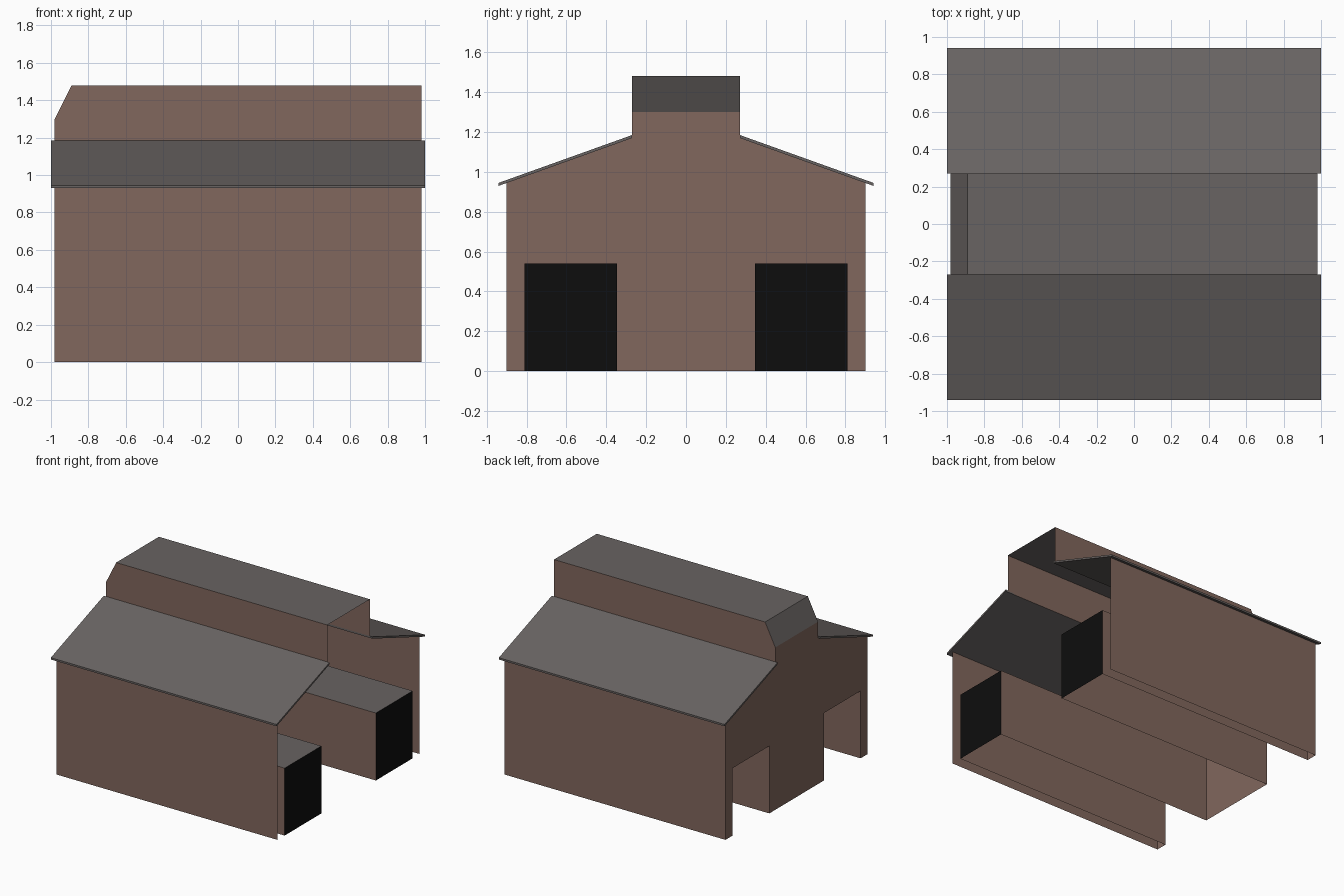
import bpy

cube = bpy.data.objects.get("Cube")
if cube:
    bpy.data.objects.remove(cube, do_unlink=True)


def material(name, colour):
    m = bpy.data.materials.new(name)
    m.use_nodes = True
    m.diffuse_color = (*colour, 1)
    m.node_tree.nodes["Principled BSDF"].inputs["Base Color"].default_value = (*colour, 1)
    return m


BROWN = material("brown wall", (0.22, 0.135, 0.11))
GREY = material("grey roofing", (0.14, 0.126, 0.122))
BLACK = material("black opening", (0.004, 0.004, 0.004))

# Key dimensions
END = 0.98            # half length of the walls
SIDE = 0.9            # half width of the walls
RIDGE = 0.27          # half width of the raised ridge box
ROOF_Z, EAVE_Z, THICK = 1.185, 0.945, 0.015
TOP, CUT_Z, CUT_X = 1.48, 1.3, -0.89
DOOR_IN, DOOR_OUT, DOOR_Z = 0.345, 0.81, 0.54
WALL_Z = 0.945


def mesh_object(name, verts, faces, mat):
    me = bpy.data.meshes.new(name)
    me.from_pydata(verts, [], faces)
    me.materials.append(mat)
    ob = bpy.data.objects.new(name, me)
    bpy.context.collection.objects.link(ob)
    return ob


def sheet(name, points, mat):
    """One flat polygon."""
    return mesh_object(name, points, [range(len(points))], mat)


def along_x(name, a, b, mat):
    """Flat strip between two (y, z) points, running the length of the walls."""
    return sheet(name, [(-END, *a), (END, *a), (END, *b), (-END, *b)], mat)


def slab(name, profile, half, mat):
    """Closed (y, z) profile extruded along x."""
    n = len(profile)
    verts = [(x, *p) for x in (-half, half) for p in profile]
    faces = [(i, (i + 1) % n, (i + 1) % n + n, i + n) for i in range(n)]
    faces += [tuple(reversed(range(n))), tuple(range(n, 2 * n))]
    return mesh_object(name, verts, faces, mat)


# Mirrored halves
for s, side in ((-1, "front"), (1, "back")):
    along_x(side + "_wall", (s * SIDE, 0), (s * SIDE, WALL_Z), BROWN)
    eave = 0.94
    profile = [(s * RIDGE, ROOF_Z), (s * eave, EAVE_Z),
               (s * eave, EAVE_Z - THICK), (s * RIDGE, ROOF_Z - THICK)]
    slab(side + "_roof", profile[::-s], 1.0, GREY)

    # Raised ridge wall with its clipped corner
    y = s * RIDGE
    low = ROOF_Z - THICK
    sheet(side + "_ridge_wall", [(-END, y, low), (END, y, low), (END, y, TOP),
                                 (CUT_X, y, TOP), (-END, y, CUT_Z)][::-s], BROWN)

    # Passage: open below and at the gable, closed by a black panel
    a, b = s * DOOR_IN, s * DOOR_OUT
    along_x(side + "_passage_inner_wall", (a, 0), (a, DOOR_Z), BROWN)
    along_x(side + "_passage_outer_wall", (b, 0), (b, DOOR_Z), BROWN)
    along_x(side + "_passage_ceiling", (min(a, b), DOOR_Z), (max(a, b), DOOR_Z), GREY)
    sheet(side + "_passage_panel", [(END, a, 0), (END, b, 0),
                                    (END, b, DOOR_Z), (END, a, DOOR_Z)][::s], BLACK)

# Ridge top and sloped end
sheet("ridge_top", [(CUT_X, -RIDGE, TOP), (END, -RIDGE, TOP),
                    (END, RIDGE, TOP), (CUT_X, RIDGE, TOP)], GREY)
sheet("ridge_slope", [(-END, -RIDGE, CUT_Z), (CUT_X, -RIDGE, TOP),
                      (CUT_X, RIDGE, TOP), (-END, RIDGE, CUT_Z)], GREY)

# Gable wall with two door notches
half = [(DOOR_IN, 0), (DOOR_IN, DOOR_Z), (DOOR_OUT, DOOR_Z), (DOOR_OUT, 0),
        (SIDE, 0), (SIDE, WALL_Z), (RIDGE, ROOF_Z - THICK), (RIDGE, CUT_Z)]
outline = half + [(-y, z) for y, z in reversed(half)]
sheet("gable_wall", [(-END, y, z) for y, z in reversed(outline)], BROWN)
